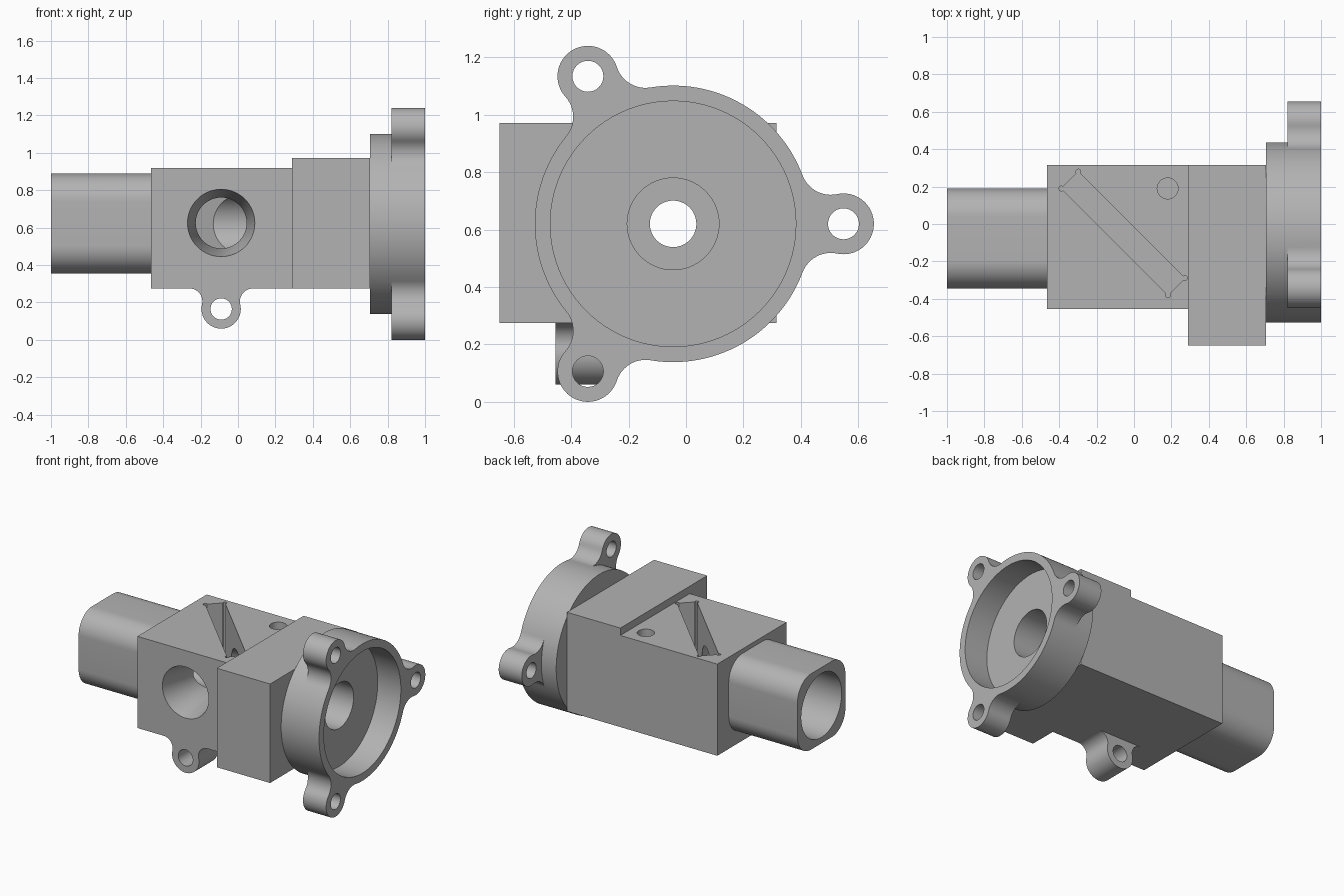
import bpy, bmesh
from math import sin, cos, pi, atan2, sqrt, radians

if "Cube" in bpy.data.objects:
    bpy.data.objects.remove(bpy.data.objects["Cube"])

AX_Y, AX_Z = -0.045, 0.62        # optical axis, running along x
SLOT_MID = -0.11                 # middle plane of the diagonal slot: x + y = SLOT_MID

metal = bpy.data.materials.new("machined grey")
metal.diffuse_color = (0.45, 0.45, 0.45, 1)
metal.use_nodes = True
metal.node_tree.nodes["Principled BSDF"].inputs["Base Color"].default_value = metal.diffuse_color


def arc(cx, cy, r, a0, a1, n):
    return [(cx + r * cos(a0 + (a1 - a0) * i / n), cy + r * sin(a0 + (a1 - a0) * i / n))
            for i in range(n + 1)]


def circle(cx, cy, r, n=64):
    return arc(cx, cy, r, 0, 2 * pi, n)[:-1]


def place(pts, axis, pos):
    """2D outline to 3D ring at a position along the axis (pos may depend on the point)."""
    ring = []
    for u, v in pts:
        p = pos(u) if callable(pos) else pos
        ring.append({"x": (p, u, v), "y": (u, p, v), "z": (u, v, p)}[axis])
    return ring


def loft(name, *rings):
    bm = bmesh.new()
    loops = [[bm.verts.new(p) for p in ring] for ring in rings]
    n = len(loops[0])
    for a, b in zip(loops, loops[1:]):
        for i in range(n):
            bm.faces.new((a[i], a[(i + 1) % n], b[(i + 1) % n], b[i]))
    bm.faces.new(loops[0])
    bm.faces.new(loops[-1])
    bmesh.ops.recalc_face_normals(bm, faces=bm.faces)
    me = bpy.data.meshes.new(name)
    bm.to_mesh(me)
    bm.free()
    ob = bpy.data.objects.new(name, me)
    bpy.context.collection.objects.link(ob)
    me.materials.append(metal)
    return ob


def prism(name, pts, axis, lo, hi):
    return loft(name, place(pts, axis, lo), place(pts, axis, hi))


def box(name, x0, x1, y0, y1, z0, z1):
    return prism(name, [(x0, y0), (x1, y0), (x1, y1), (x0, y1)], "z", z0, z1)


def boolean(target, other, op):
    m = target.modifiers.new(op, "BOOLEAN")
    m.operation, m.object, m.solver = op, other, "EXACT"
    bpy.context.view_layer.objects.active = target
    bpy.ops.object.modifier_apply(modifier=m.name)
    bpy.data.objects.remove(other)


def flange_outline(with_lugs, R=0.482, r=0.106, d=0.594, f=0.105):
    """Disc with three lugs blended in by fillets; without lugs the disc runs on."""
    cx = ((R + f) ** 2 - (r + f) ** 2 + d * d) / (2 * d)
    cy = sqrt((R + f) ** 2 - cx * cx)
    a, t, g = atan2(cy, cx), atan2(cy, d - cx), atan2(cy, cx - d)
    if with_lugs:
        part = arc(cx, -cy, f, pi - a, t, 12)
        part += arc(d, 0, r, -g, g, 32)[1:]
        part += arc(cx, cy, f, -t, a - pi, 12)[1:]
    else:
        part = arc(0, 0, R, -a, a, 12)
    part += arc(0, 0, R, a, 2 * pi / 3 - a, 28)[1:-1]
    pts = []
    for k in range(3):
        c, s = cos(2 * pi * k / 3), sin(2 * pi * k / 3)
        pts += [(AX_Y + c * u - s * v, AX_Z + s * u + c * v) for u, v in part]
    return pts


# main block, end block
body = box("housing", -0.465, 0.29, -0.455, 0.316, 0.275, 0.92)
boolean(body, box("end_block", 0.29, 0.705, -0.65, 0.316, 0.275, 0.972), "UNION")

# neck: square tube with rounded corners
NY, NZ, H, CR = -0.078, 0.622, 0.267, 0.15
neck = []
for k, (sy, sz) in enumerate([(1, 1), (-1, 1), (-1, -1), (1, -1)]):
    neck += arc(NY + sy * (H - CR), NZ + sz * (H - CR), CR, k * pi / 2, (k + 1) * pi / 2, 14)
boolean(body, prism("neck", neck, "x", -1, -0.4), "UNION")

# foot lug under the main block
LX, LZ, LR, FR = -0.09, 0.165, 0.105, 0.07
fz = 0.275 - FR
fx = sqrt((LR + FR) ** 2 - (fz - LZ) ** 2)
t = atan2(fz - LZ, fx)
foot = [(LX - fx, 0.3)] + arc(LX - fx, fz, FR, pi / 2, -t, 12)
foot += arc(LX, LZ, LR, pi - t, 2 * pi + t, 32)[1:]
foot += arc(LX + fx, fz, FR, pi + t, pi / 2, 12)[1:] + [(LX + fx, 0.3)]
boolean(body, prism("foot_lug", foot, "y", -0.455, -0.245), "UNION")

# round flange and its three lugs
boolean(body, prism("flange_disc", flange_outline(False), "x", 0.705, 0.82), "UNION")
boolean(body, prism("flange_lugs", flange_outline(True), "x", 0.82, 1.0), "UNION")

# cutters
cuts = [prism("flange_recess", circle(AX_Y, AX_Z, 0.428, 96), "x", 0.82, 1.1),
        prism("hub_bore", circle(AX_Y, AX_Z, 0.16), "x", 0.46, 0.9),
        prism("aperture", circle(AX_Y, AX_Z, 0.081), "x", 0.3, 0.5),
        prism("neck_bore", circle(NY, NZ, 0.225), "x", -1.1, -0.44),
        prism("foot_hole", circle(LX, LZ, 0.057, 32), "y", -0.6, -0.1),
        prism("top_hole", circle(0.18, 0.19, 0.056, 32), "z", 0.65, 1.0)]
for k in range(3):
    a = 2 * pi * k / 3
    cuts.append(prism("lug_hole", circle(AX_Y + 0.594 * cos(a), AX_Z + 0.594 * sin(a), 0.054, 32),
                      "x", 0.76, 1.1))

# diagonal slot with small relief holes in the corners
SX, SY, FLOOR = -0.058, -0.05, 0.36
q = sqrt(0.5)
corners = [(SX + q * (l + w), SY + q * (w - l))
           for l, w in [(-0.403, -0.064), (0.403, -0.064), (0.403, 0.064), (-0.403, 0.064)]]
cuts.append(prism("slot", corners, "z", FLOOR, 1.0))
cuts += [prism("slot_relief", circle(x, y, 0.013, 16), "z", FLOOR, 1.01) for x, y in corners]

# bores that end inside the slot on its slanted middle plane
slant = lambda u: SLOT_MID - u
hole = circle(AX_Y, AX_Z, 0.16)
cuts.append(loft("exit_bore", place(hole, "x", slant), place(hole, "x", 0.38)))
hole = circle(AX_Y, AX_Z, 0.13)
cuts.append(loft("entry_bore", place(hole, "x", -0.5), place(hole, "x", slant)))

# tapered side port
wide, tight = circle(-0.09, 0.625, 0.18), circle(-0.09, 0.625, 0.136)
cuts.append(loft("side_port", place(circle(-0.09, 0.625, 0.1925), "y", -0.51),
                 place(wide, "y", -0.455), place(tight, "y", -0.265),
                 place(tight, "y", slant)))
for c in cuts:
    boolean(body, c, "DIFFERENCE")

# smooth round walls, sharp edges
bpy.ops.object.select_all(action="DESELECT")
body.select_set(True)
bpy.context.view_layer.objects.active = body
bpy.ops.object.shade_smooth_by_angle(angle=radians(25))
